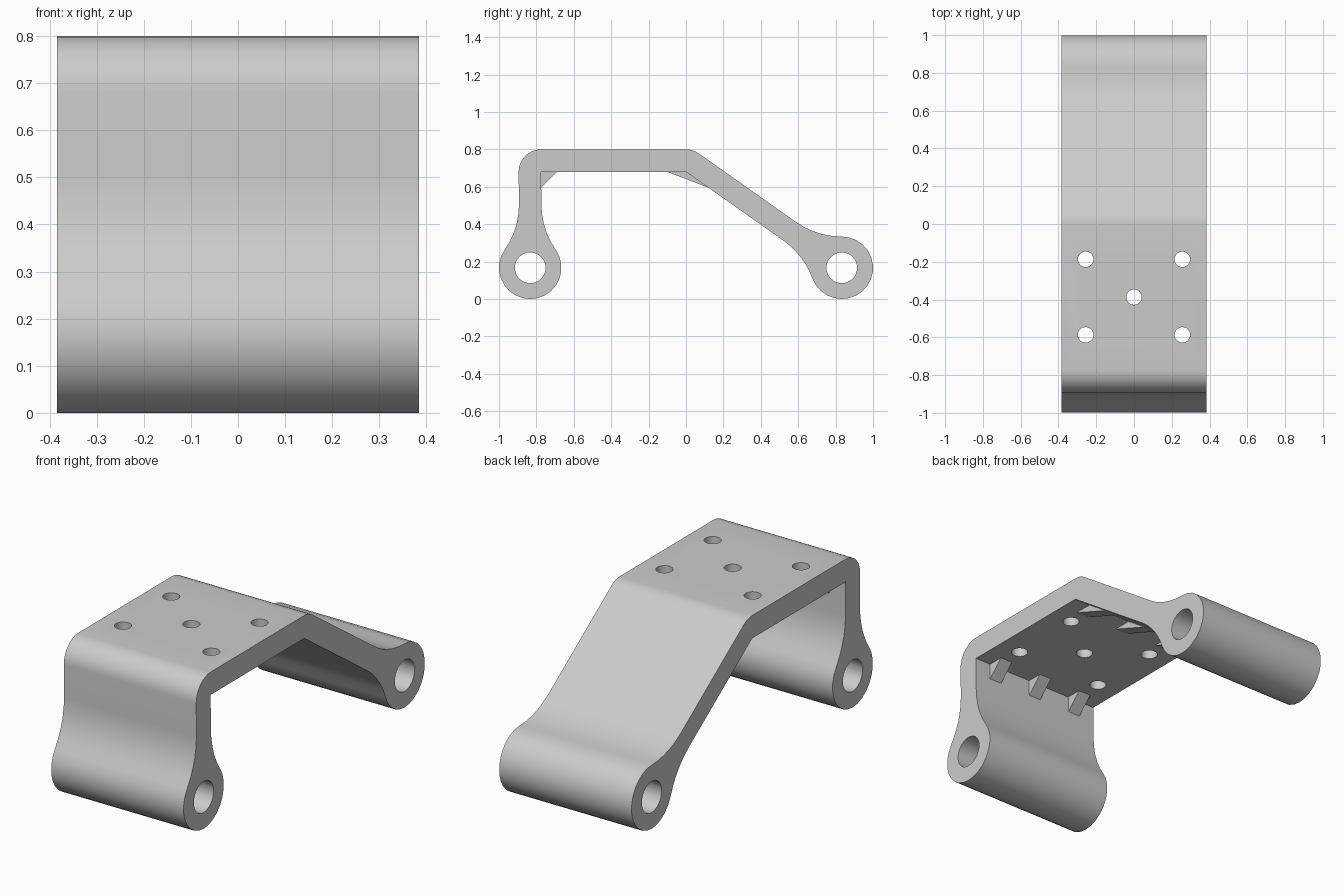
import bpy
import bmesh
from math import cos, sin, radians, atan2, degrees, sqrt
from mathutils import Matrix

if "Cube" in bpy.data.objects:
    bpy.data.objects.remove(bpy.data.objects["Cube"])

WIDTH = 0.768
T = 0.12                      # strap thickness
TOP, UNDER = 0.80, 0.68       # top plate
FRONT_IN = -0.775             # inner face of front wall
BOSS_R, BORE_R, FILLET = 0.167, 0.082, 0.424
FRONT_BOSS, REAR_BOSS = (-0.833, 0.167), (0.833, 0.167)
SLOPE = 35                    # fall of the rear arm in degrees
RIB_X = (-0.256, 0, 0.256)

grey = bpy.data.materials.new("plain grey")
grey.use_nodes = True
COLOUR = (0.6, 0.6, 0.6, 1)
grey.diffuse_color = COLOUR
grey.node_tree.nodes["Principled BSDF"].inputs["Base Color"].default_value = COLOUR


def arc(cy, cz, r, a0, a1, steps):
    angles = [radians(a0 + (a1 - a0) * i / steps) for i in range(steps + 1)]
    return [(cy + r * cos(a), cz + r * sin(a)) for a in angles]


def boss_outline(centre, axis):
    """Round boss blended into the strap that leaves it along the axis angle."""
    side = T / 2 + FILLET
    along = sqrt((BOSS_R + FILLET) ** 2 - side ** 2)
    ang = degrees(atan2(side, along))
    left = arc(along, side, FILLET, -90, ang - 180, 5)[:-1]
    right = [(u, -v) for u, v in reversed(left)]
    local = left + arc(0, 0, BOSS_R, ang, 360 - ang, 18) + right
    c, s = cos(radians(axis)), sin(radians(axis))
    return [(centre[0] + u * c - v * s, centre[1] + u * s + v * c) for u, v in local]


def prism(name, profile, x0, x1):
    """Extrude a (y, z) profile from x0 to x1."""
    bm = bmesh.new()
    face = bm.faces.new([bm.verts.new((x0, y, z)) for y, z in profile])
    new = bmesh.ops.extrude_face_region(bm, geom=[face])["geom"]
    verts = [v for v in new if isinstance(v, bmesh.types.BMVert)]
    bmesh.ops.translate(bm, verts=verts, vec=(x1 - x0, 0, 0))
    bmesh.ops.recalc_face_normals(bm, faces=bm.faces)
    return add_object(name, bm)


def add_object(name, bm):
    mesh = bpy.data.meshes.new(name)
    bm.to_mesh(mesh)
    bm.free()
    mesh.materials.append(grey)
    obj = bpy.data.objects.new(name, mesh)
    bpy.context.collection.objects.link(obj)
    return obj


# Bent strap with a boss at each end
profile = arc(0, UNDER, T, 90 - SLOPE, 90, 4)
profile += arc(FRONT_IN, UNDER, T, 90, 180, 8)
profile += boss_outline(FRONT_BOSS, 90)
profile += [(FRONT_IN, UNDER), (0, UNDER)]
profile += boss_outline(REAR_BOSS, 180 - SLOPE)
bracket = prism("bracket", profile, -WIDTH / 2, WIDTH / 2)

# Pin bores and bolt holes
holes = bmesh.new()


def add_hole(location, radius, depth, turn):
    bmesh.ops.create_cone(holes, cap_ends=True, segments=32, radius1=radius,
                          radius2=radius, depth=depth,
                          matrix=Matrix.Translation(location) @ turn)


for y, z in (FRONT_BOSS, REAR_BOSS):
    add_hole((0, y, z), BORE_R, 1, Matrix.Rotation(radians(90), 4, "Y"))
for x, y in [(0, -0.387)] + [(s * 0.256, y) for s in (-1, 1) for y in (-0.187, -0.587)]:
    add_hole((x, y, (TOP + UNDER) / 2), 0.041, 0.3, Matrix.Identity(4))
cutter = add_object("hole_cutter", holes)
cutter.hide_render = True

cut = bracket.modifiers.new("holes", "BOOLEAN")
cut.operation, cut.solver, cut.object = "DIFFERENCE", "EXACT", cutter
bpy.context.view_layer.objects.active = bracket
bracket.select_set(True)
bpy.ops.object.modifier_apply(modifier=cut.name)
bpy.data.objects.remove(cutter)
bpy.ops.object.shade_smooth_by_angle(angle=radians(30))

# Stiffening ribs in both inner corners
reach = 0.15
front_rib = [(FRONT_IN, UNDER), (FRONT_IN, UNDER - 0.085), (FRONT_IN + 0.085, UNDER)]
rear_rib = [(0, UNDER), (-0.1, UNDER),
            (reach * cos(radians(SLOPE)), UNDER - reach * sin(radians(SLOPE)))]
for i, x in enumerate(RIB_X, 1):
    prism(f"front_rib_{i}", front_rib, x - 0.036, x + 0.036)
    prism(f"rear_rib_{i}", rear_rib, x - 0.036, x + 0.036)
